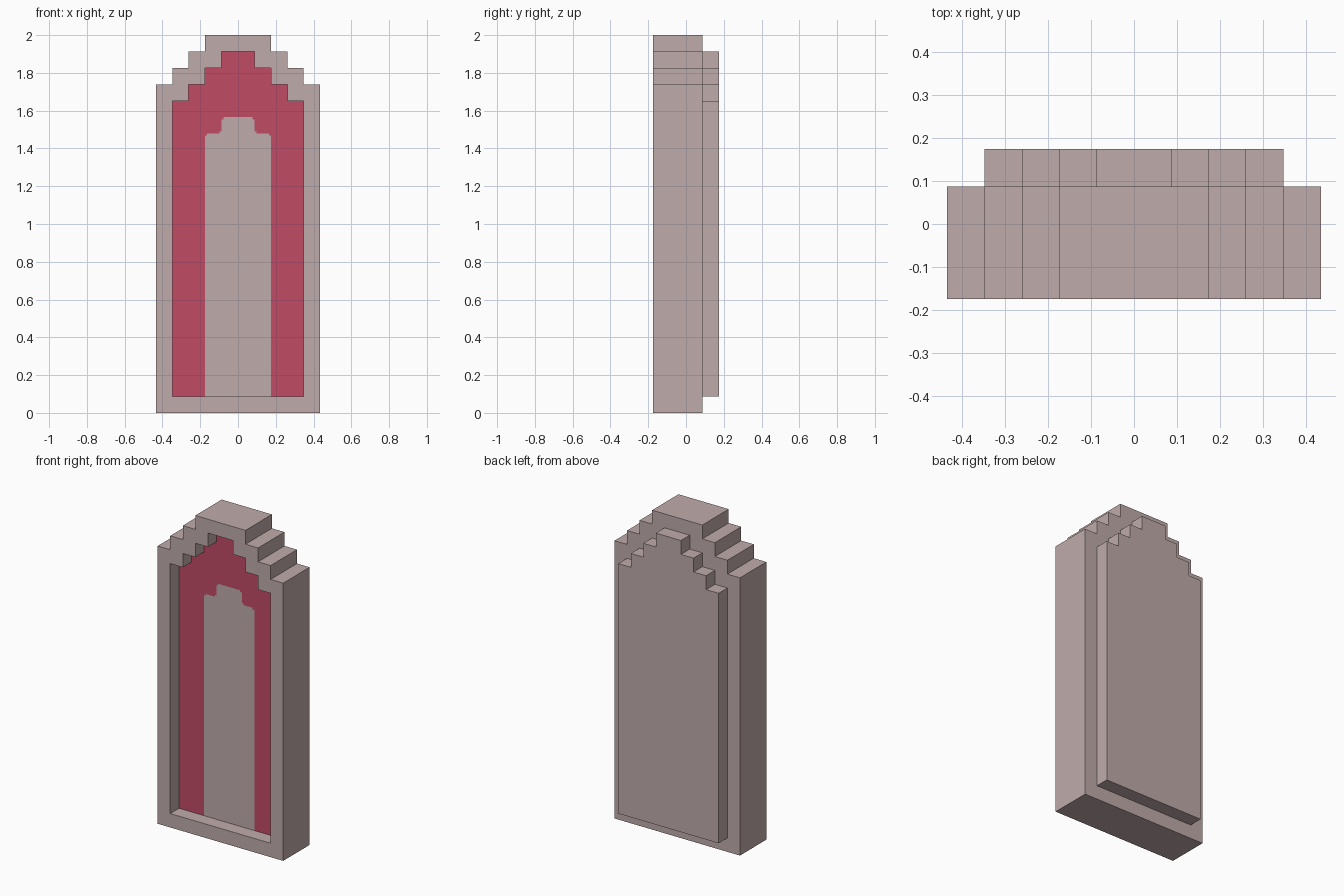
import bpy
import bmesh

if "Cube" in bpy.data.objects:
    bpy.data.objects.remove(bpy.data.objects["Cube"], do_unlink=True)

U = 2 / 23          # one block of the stepped design
P = 1 / 8           # small corner notch of the painted arch, in blocks


def material(name, rgb):
    mat = bpy.data.materials.new(name)
    mat.use_nodes = True
    mat.diffuse_color = (*rgb, 1)
    mat.node_tree.nodes["Principled BSDF"].inputs["Base Color"].default_value = (*rgb, 1)
    return mat


stone = material("dusty pink stone", (0.527, 0.407, 0.407))
red = material("crimson", (0.527, 0.070, 0.130))


def mirrored(half):
    """Full outline from its right half, listed from the bottom up."""
    return half + [(-x, z) for x, z in reversed(half)]


def stepped(width, bottom, shoulder):
    """Outline with straight sides and three steps up to a flat top."""
    half = [(2, bottom), (width, bottom), (width, shoulder)]
    for i in range(1, 4):
        half += [(width - i, shoulder + i - 1), (width - i, shoulder + i)]
    return mirrored(half)


def ring(bm, outline, y):
    return [bm.verts.new((x * U, y * U, z * U)) for x, z in outline]


def skin(bm, a, b):
    n = len(a)
    for i in range(n):
        j = (i + 1) % n
        bm.faces.new((a[i], a[j], b[j], b[i]))


def finish(bm, name, mats):
    bmesh.ops.recalc_face_normals(bm, faces=bm.faces)
    mesh = bpy.data.meshes.new(name)
    bm.to_mesh(mesh)
    bm.free()
    for m in mats:
        mesh.materials.append(m)
    obj = bpy.data.objects.new(name, mesh)
    bpy.context.collection.objects.link(obj)


outer = stepped(5, 0, 20)
inner = stepped(4, 1, 19)
arch = mirrored([(2, 1), (2, 17 - P), (2 - P, 17 - P), (2 - P, 17),
                 (1 + P, 17), (1 + P, 17 + P), (1, 17 + P),
                 (1, 18 - P), (1 - P, 18 - P), (1 - P, 18)])

# Stepped frame: recess wall, front rim, outer wall, back rim
bm = bmesh.new()
rings = [ring(bm, o, y) for o, y in
         ((inner, -1), (inner, -2), (outer, -2), (outer, 1), (inner, 1))]
for a, b in zip(rings, rings[1:]):
    skin(bm, a, b)
finish(bm, "stepped_frame", [stone])

# Panel set in the frame and standing out at the back
bm = bmesh.new()
front = ring(bm, inner, -1)
back = ring(bm, inner, 2)
skin(bm, front, back)
bm.faces.new(back)

# Panel front: plain arch inside a crimson surround
arch_mid = ring(bm, arch[1:-1], -1)
bm.faces.new([front[0]] + arch_mid + [front[-1]])
surround = bm.faces.new(front + arch_mid[::-1])
surround.material_index = 1
finish(bm, "arched_panel", [stone, red])
